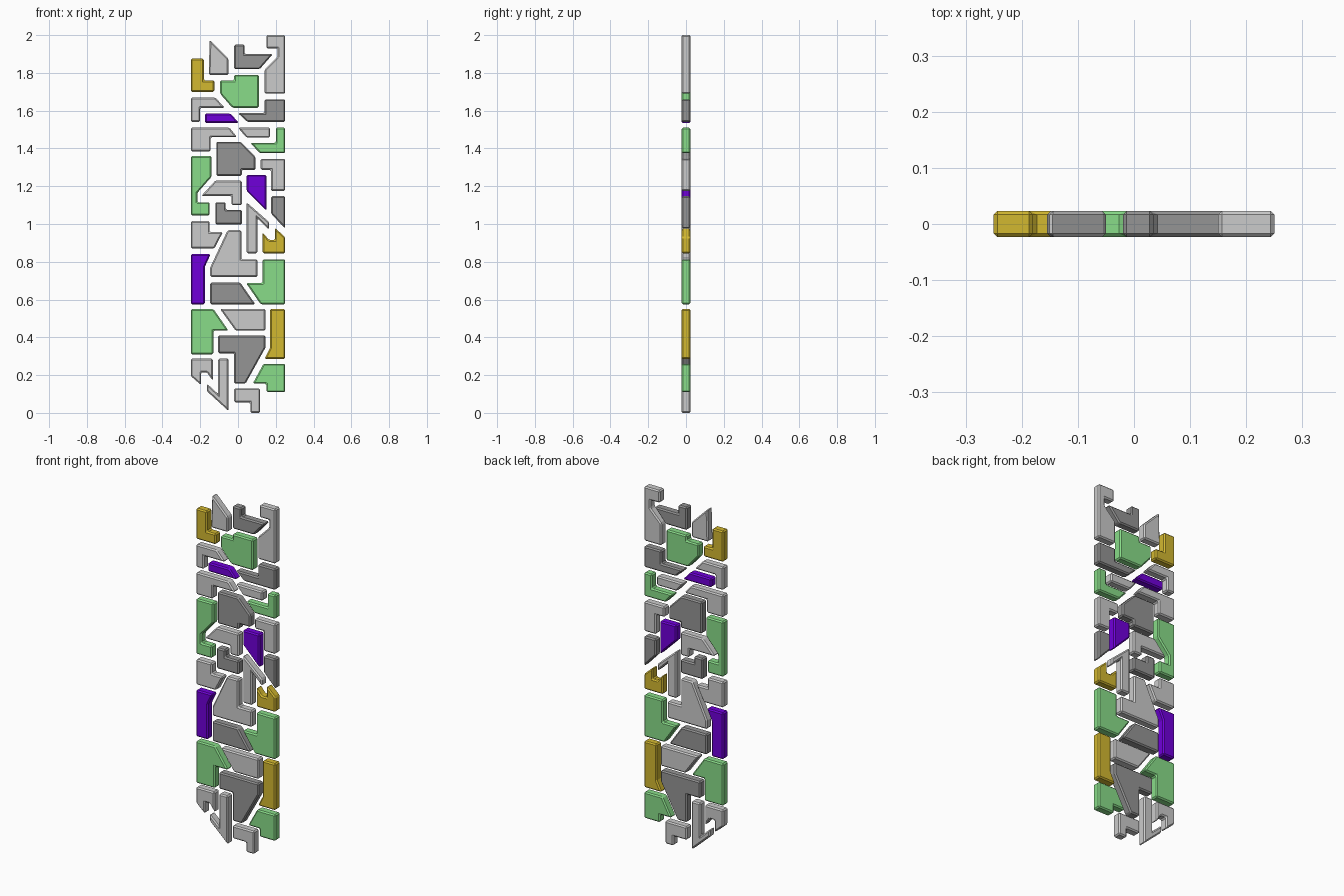
import bpy, bmesh

HALF_DEPTH = 0.0235
BEVEL = 0.007

def material(name, rgb):
    m = bpy.data.materials.new(name)
    m.diffuse_color = (*rgb, 1)
    return m

MATS = {
    "green": material("green", (0.25, 0.72, 0.25)),
    "gold": material("gold", (0.65, 0.48, 0.03)),
    "purple": material("purple", (0.16, 0.0, 0.70)),
    "dark": material("dark_grey", (0.30, 0.30, 0.30)),
    "light": None,
}

def tile(name, colour, *pts):
    """Extrude an x/z outline through the panel depth and chamfer its edges."""
    bm = bmesh.new()
    front = bm.faces.new([bm.verts.new((x, -HALF_DEPTH, z)) for x, z in pts])
    ext = bmesh.ops.extrude_face_region(bm, geom=[front])
    back = [v for v in ext["geom"] if isinstance(v, bmesh.types.BMVert)]
    bmesh.ops.translate(bm, verts=back, vec=(0, 2 * HALF_DEPTH, 0))
    if len(bm.faces) == len(pts) + 1:
        bm.faces.new([v for v in bm.verts if v not in back])
    bmesh.ops.recalc_face_normals(bm, faces=bm.faces)
    mesh = bpy.data.meshes.new(name)
    bm.to_mesh(mesh)
    bm.free()
    ob = bpy.data.objects.new(name, mesh)
    bpy.context.collection.objects.link(ob)
    if MATS[colour]:
        mesh.materials.append(MATS[colour])
    bev = ob.modifiers.new("chamfer", "BEVEL")
    bev.width = BEVEL
    bev.segments = 1
    bev.limit_method = 'ANGLE'
    return ob

# Top section
tile("top_right_hook", "light", (.15, 2), (.25, 2), (.25, 1.69), (.14, 1.69), (.14, 1.815), (.21, 1.885), (.21, 1.93), (.15, 1.93))
tile("top_left_wedge", "light", (-.15, 1.975), (-.05, 1.875), (-.05, 1.79), (-.155, 1.79))
tile("top_centre_boot", "dark", (-.02, 1.95), (.035, 1.95), (.035, 1.9), (.185, 1.9), (.115, 1.82), (-.02, 1.82))
tile("top_gold_corner", "gold", (-.25, 1.875), (-.18, 1.875), (-.18, 1.76), (-.125, 1.76), (-.125, 1.7), (-.25, 1.7))
tile("upper_green_block", "green", (-.02, 1.79), (.11, 1.79), (.11, 1.615), (-.03, 1.615), (-.095, 1.69), (-.095, 1.76), (-.02, 1.76))
tile("upper_left_bracket", "light", (-.25, 1.67), (-.12, 1.67), (-.07, 1.615), (-.2, 1.615), (-.2, 1.54), (-.25, 1.54))
tile("upper_purple_strip", "purple", (-.175, 1.585), (-.04, 1.585), (.005, 1.535), (-.175, 1.535))
tile("upper_right_bracket", "dark", (.14, 1.66), (.25, 1.66), (.25, 1.54), (.05, 1.54), (.0, 1.587), (.14, 1.587))
tile("upper_left_step", "light", (-.25, 1.51), (-.045, 1.51), (-.005, 1.46), (-.145, 1.46), (-.145, 1.385), (-.25, 1.385))
tile("upper_right_strip", "light", (0, 1.51), (.17, 1.51), (.17, 1.457), (.045, 1.457))
tile("upper_green_corner", "green", (.2, 1.51), (.25, 1.51), (.25, 1.375), (.115, 1.375), (.065, 1.43), (.2, 1.43))

# Middle section
tile("mid_dark_block", "dark", (-.115, 1.435), (.015, 1.435), (.093, 1.355), (.093, 1.287), (.02, 1.287), (.02, 1.255), (-.115, 1.255))
tile("mid_right_corner", "light", (.12, 1.345), (.25, 1.345), (.25, 1.175), (.175, 1.175), (.175, 1.287), (.12, 1.287))
tile("mid_green_clamp", "green", (-.25, 1.36), (-.14, 1.36), (-.14, 1.25), (-.215, 1.165), (-.215, 1.115), (-.15, 1.115), (-.15, 1.045), (-.25, 1.045))
tile("mid_arm", "light", (-.12, 1.23), (.02, 1.23), (.02, 1.1), (-.035, 1.1), (-.035, 1.148), (-.195, 1.148))
tile("mid_purple_wedge", "purple", (.045, 1.26), (.15, 1.26), (.15, 1.07), (.045, 1.175))
tile("mid_right_wedge", "dark", (.175, 1.147), (.25, 1.147), (.25, .975), (.175, 1.055))
tile("mid_dark_step", "dark", (-.12, 1.115), (-.065, 1.115), (-.065, 1.075), (.02, 1.075), (.02, .997), (-.12, .997))
tile("mid_left_block", "light", (-.25, 1.015), (-.15, 1.015), (-.15, .957), (-.08, .957), (-.125, .87), (-.25, .87))
tile("mid_large_boot", "light", (-.055, .967), (.018, .967), (.018, .813), (.103, .813), (.103, .72), (-.147, .72), (-.147, .77))
tile("mid_tall_flag", "light", (.045, 1.115), (.165, 1.01), (.165, .97), (.103, 1.03), (.103, .845), (.045, .845))
tile("mid_gold_notch", "gold", (.13, .955), (.165, .915), (.195, .915), (.195, .98), (.25, .93), (.25, .845), (.13, .845))

# Lower section
tile("low_purple_bar", "purple", (-.25, .84), (-.145, .84), (-.175, .775), (-.175, .575), (-.25, .575))
tile("low_green_right", "green", (.13, .813), (.25, .813), (.25, .575), (.12, .575), (.043, .687), (.13, .687))
tile("low_dark_wedge", "dark", (-.147, .69), (.012, .69), (.092, .575), (-.147, .575))
tile("low_green_left", "green", (-.25, .55), (-.13, .55), (-.05, .435), (-.13, .435), (-.13, .31), (-.25, .31))
tile("low_light_wedge", "light", (-.095, .55), (.145, .55), (.145, .435), (-.012, .435))
tile("low_gold_bar", "gold", (.17, .55), (.25, .55), (.25, .285), (.14, .285), (.17, .345))
tile("low_dark_block", "dark", (-.105, .41), (.145, .41), (.145, .345), (.04, .155), (-.02, .155), (-.02, .315), (-.105, .315))
tile("bottom_left_claw", "light", (-.25, .287), (-.133, .287), (-.133, .17), (-.165, .215), (-.195, .215), (-.195, .147), (-.25, .195))
tile("bottom_hook", "light", (-.105, .287), (-.05, .287), (-.05, .01), (-.165, .115), (-.165, .155), (-.105, .1))
tile("bottom_centre_corner", "light", (-.02, .13), (.117, .13), (.117, 0), (.065, 0), (.065, .055), (-.02, .055))
tile("bottom_green_block", "green", (.135, .26), (.25, .26), (.25, .11), (.15, .11), (.15, .155), (.078, .155))
